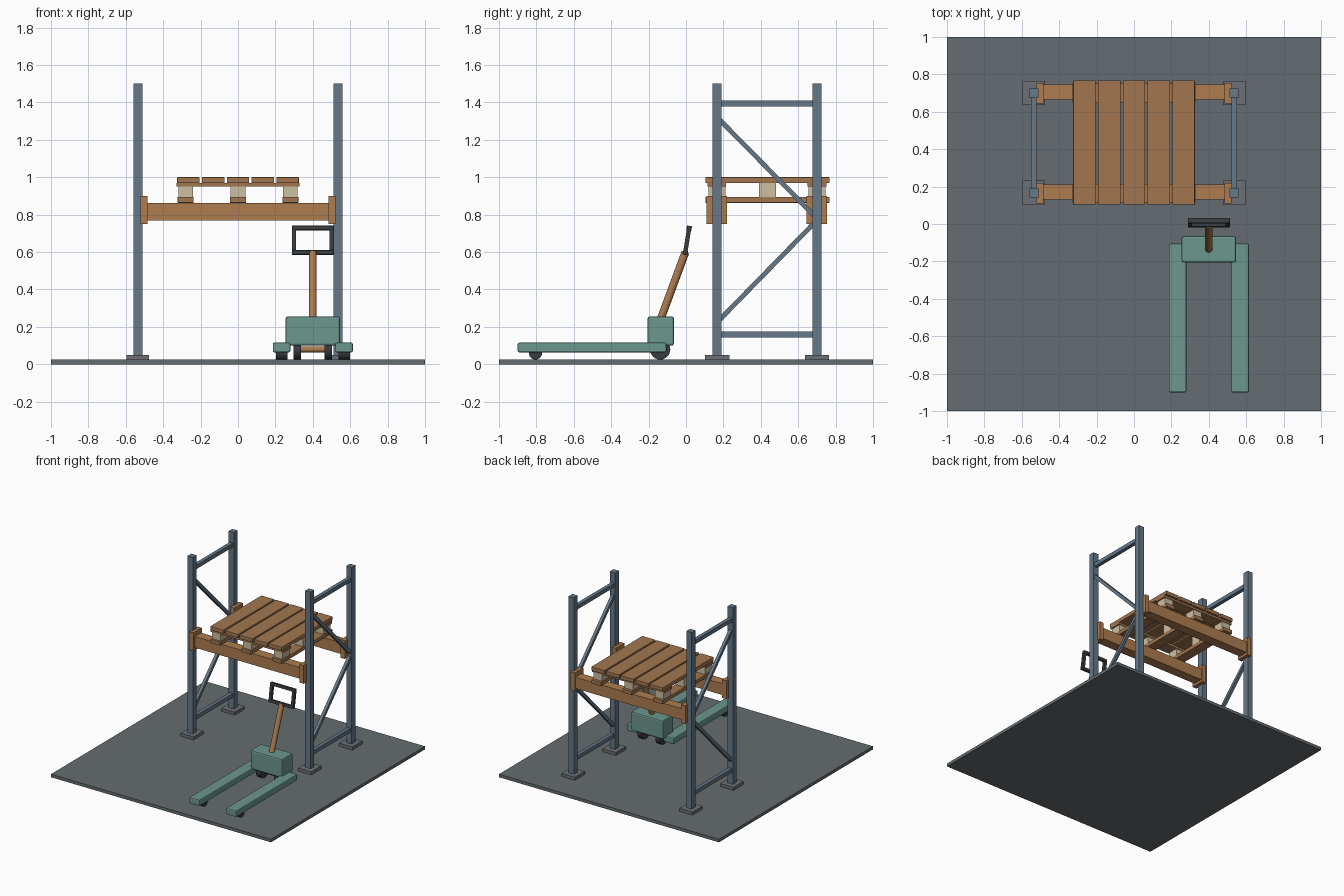
import bpy
from math import radians
from mathutils import Vector

if "Cube" in bpy.data.objects:
    bpy.data.objects.remove(bpy.data.objects["Cube"])


def mat(name, rgb):
    m = bpy.data.materials.new(name)
    m.diffuse_color = (*rgb, 1)
    m.use_nodes = True
    m.node_tree.nodes["Principled BSDF"].inputs["Base Color"].default_value = m.diffuse_color
    return m


STEEL = mat("blue_steel", (0.13, 0.19, 0.25))
ORANGE = mat("orange_beam", (0.42, 0.20, 0.08))
WOOD = mat("deck_wood", (0.36, 0.18, 0.08))
BLOCK = mat("pale_wood", (0.62, 0.52, 0.36))
GREEN = mat("green_paint", (0.15, 0.31, 0.27))
DARK = mat("dark_rubber", (0.04, 0.045, 0.05))
FLOOR = mat("floor_grey", (0.13, 0.15, 0.16))
PLATE = mat("plate_grey", (0.15, 0.16, 0.18))


def finish(ob, name, m, bevel=0):
    ob.name = name
    ob.data.materials.append(m)
    if bevel:
        b = ob.modifiers.new("bevel", 'BEVEL')
        b.width = bevel
        b.segments = 2
    return ob


def box(name, x, y, z, m, bevel=0):
    """Box from (min, max) pairs."""
    bpy.ops.mesh.primitive_cube_add(size=1, location=[(a + b) / 2 for a, b in (x, y, z)])
    ob = bpy.context.object
    ob.scale = [b - a for a, b in (x, y, z)]
    bpy.ops.object.transform_apply(location=False, rotation=False, scale=True)
    return finish(ob, name, m, bevel)


def around(c, w):
    return (c - w / 2, c + w / 2)


def aim(ob, a, b):
    ob.rotation_euler = (b - a).to_track_quat('Z', 'Y').to_euler()


def bar(name, a, b, w, m):
    """Square bar between two points."""
    a, b = Vector(a), Vector(b)
    ob = box(name, around(0, w), around(0, w), around(0, (b - a).length), m)
    ob.location = (a + b) / 2
    aim(ob, a, b)
    return ob


def rod(name, a, b, r, m, sides=24):
    """Round rod between two points."""
    a, b = Vector(a), Vector(b)
    bpy.ops.mesh.primitive_cylinder_add(vertices=sides, radius=r, depth=(b - a).length,
                                        location=(a + b) / 2)
    ob = bpy.context.object
    aim(ob, a, b)
    bpy.ops.object.shade_smooth_by_angle()
    return finish(ob, name, m)


# Floor slab
box("floor", (-1, 1), (-1, 1), (0, 0.025), FLOOR)

# Rack uprights, foot plates and braces
Y1, Y2 = 0.167, 0.70
for side, s in (("left", -1), ("right", 1)):
    x = 0.535 * s
    for end, y in (("front", Y1), ("back", Y2)):
        box(f"{side}_{end}_post", around(x, 0.048), around(y, 0.048), (0.03, 1.5), STEEL)
        box(f"{side}_{end}_foot_plate", around(x, 0.12), around(y, 0.13), (0.025, 0.05), PLATE)
        # Beam end connector
        box(f"{side}_{end}_connector", around(0.502 * s, 0.037), around(y - 0.002, 0.11),
            (0.75, 0.90), ORANGE)
    for name, z in (("lower", 0.16), ("upper", 1.395)):
        box(f"{side}_{name}_brace", around(x, 0.03), (Y1, Y2), around(z, 0.032), STEEL)
    bar(f"{side}_upper_diagonal", (x, Y1 + 0.01, 1.31), (x, Y2 - 0.01, 0.79), 0.025, STEEL)
    bar(f"{side}_lower_diagonal", (x, Y1 + 0.01, 0.235), (x, Y2 - 0.01, 0.76), 0.025, STEEL)

# Load beams
for end, y in (("front", Y1), ("back", Y2)):
    box(f"{end}_load_beam", (-0.5, 0.5), around(y + 0.005, 0.08), (0.77, 0.862), ORANGE)

# Pallet
PY = (0.103, 0.767)
for i in range(5):
    box(f"deck_board_{i}", around((i - 2) * 0.1325, 0.12), PY, (0.968, 1.0), WOOD, 0.003)
for i, y in enumerate((0.165, 0.435, 0.70)):
    mid = i == 1
    if not mid:
        box(f"pallet_cross_board_{i}", (-0.33, 0.33), around(y, 0.10), (0.95, 0.97), WOOD)
    for j, x in enumerate((-0.28, 0, 0.28)):
        box(f"pallet_block_{i}_{j}", around(x, 0.078), around(y, 0.09),
            (0.893, 0.968 if mid else 0.952), BLOCK)
for j, x in enumerate((-0.28, 0, 0.28)):
    box(f"pallet_runner_{j}", around(x, 0.086), PY, (0.863, 0.894), WOOD, 0.003)

# Pallet jack body, forks and wheels
JX = 0.4
box("jack_body", around(JX, 0.29), (-0.205, -0.065), (0.10, 0.255), GREEN, 0.01)
for side, s in (("left", -1), ("right", 1)):
    x = JX + 0.167 * s
    box(f"{side}_fork", around(x, 0.094), (-0.9, -0.105), (0.064, 0.116), GREEN, 0.008)
    rod(f"{side}_fork_roller", (x - 0.031, -0.805, 0.06), (x + 0.031, -0.805, 0.06), 0.035, DARK)
    w = JX + 0.082 * s
    rod(f"{side}_steer_wheel", (w - 0.02, -0.138, 0.079), (w + 0.02, -0.138, 0.079), 0.054, DARK)
rod("steer_axle", (JX - 0.09, -0.138, 0.08), (JX + 0.09, -0.138, 0.08), 0.016, ORANGE)

# Tiller arm and grip frame
rod("tiller_arm", (JX, -0.147, 0.21), (JX, -0.003, 0.60), 0.021, ORANGE)
lo, hi = (-0.004, 0.597), (0.017, 0.728)
for name, (y, z) in (("lower", lo), ("upper", hi)):
    g = box(f"grip_{name}_bar", around(0, 0.225), around(0, 0.027), around(0, 0.024), DARK, 0.004)
    g.location = (JX, y, z)
    g.rotation_euler.x = radians(-9)
for side, s in (("left", -1), ("right", 1)):
    x = JX + 0.101 * s
    bar(f"grip_{side}_bar", (x, *lo), (x, *hi), 0.023, DARK)
